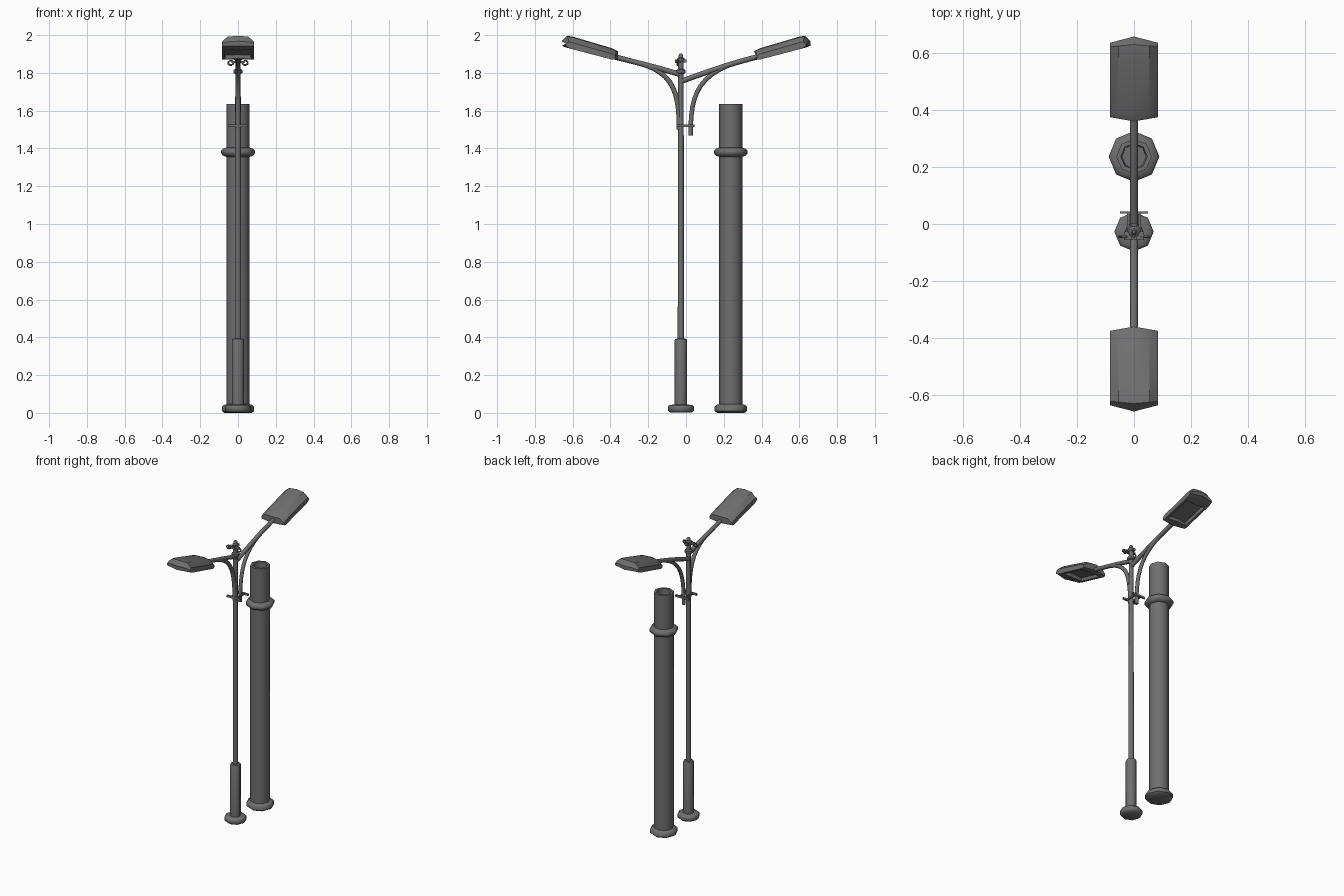
import bpy, bmesh, math
from mathutils import Vector

cube = bpy.data.objects.get("Cube")
if cube:
    bpy.data.objects.remove(cube, do_unlink=True)

grey = bpy.data.materials.new("weathered grey metal")
grey.use_nodes = True
colour = (0.16, 0.16, 0.16, 1)
grey.diffuse_color = colour
grey.node_tree.nodes["Principled BSDF"].inputs["Base Color"].default_value = colour

POLE_Y = -0.027
COLUMN_Y = 0.237


def finish(name, bm, angle=50):
    bmesh.ops.recalc_face_normals(bm, faces=bm.faces)
    mesh = bpy.data.meshes.new(name)
    bm.to_mesh(mesh)
    bm.free()
    obj = bpy.data.objects.new(name, mesh)
    bpy.context.collection.objects.link(obj)
    mesh.materials.append(grey)
    bpy.ops.object.select_all(action="DESELECT")
    obj.select_set(True)
    bpy.context.view_layer.objects.active = obj
    bpy.ops.object.shade_smooth_by_angle(angle=math.radians(angle))
    return obj


def bridge(bm, rings):
    n = len(rings[0])
    for a, b in zip(rings, rings[1:]):
        for i in range(n):
            j = (i + 1) % n
            bm.faces.new((a[i], a[j], b[j], b[i]))
    first = bm.faces.new(rings[0])
    last = bm.faces.new(rings[-1])
    return first, last


def lathe(name, y, profile, sides=8):
    """Turn (radius, height) pairs around a vertical axis."""
    bm = bmesh.new()
    rings = []
    for r, z in profile:
        angles = [math.tau * i / sides for i in range(sides)]
        rings.append([bm.verts.new((r * math.cos(a), y + r * math.sin(a), z))
                      for a in angles])
    bridge(bm, rings)
    return finish(name, bm)


def tube(name, points, radius, sides=8):
    """Sweep a round section along a path."""
    pts = [Vector(p) for p in points]
    bm = bmesh.new()
    rings = []
    for i, p in enumerate(pts):
        t = (pts[min(i + 1, len(pts) - 1)] - pts[max(i - 1, 0)]).normalized()
        u = Vector((1, 0, 0)) if abs(t.x) < 0.9 else Vector((0, 0, 1))
        v = t.cross(u).normalized()
        u = v.cross(t)
        rings.append([bm.verts.new(p + radius * (u * math.cos(a) + v * math.sin(a)))
                      for a in [math.tau * k / sides for k in range(sides)]])
    bridge(bm, rings)
    return finish(name, bm)


def curved(name, a, b, c, d, radius):
    """Tube along a cubic curve in the side plane."""
    a, b, c, d = [Vector((0, *p)) for p in (a, b, c, d)]
    path = []
    for i in range(11):
        t = i / 10
        s = 1 - t
        path.append(a * s**3 + b * 3 * s * s * t + c * 3 * s * t * t + d * t**3)
    return tube(name, path, radius)


def box(name, x, y, z, sx, sy, sz):
    bm = bmesh.new()
    bmesh.ops.create_cube(bm, size=1)
    for v in bm.verts:
        v.co = (x + v.co.x * sx, y + v.co.y * sy, z + v.co.z * sz)
    return finish(name, bm, 30)


def lamp_head(name, side):
    """Shallow domed housing with a recessed lens underneath."""
    bm = bmesh.new()
    w = 0.085
    # distance out, underside, shoulder, crown, bulge at the middle
    sections = [(0.375, 1.872, 1.888, 1.915, -0.015),
                (0.39, 1.870, 1.900, 1.930, 0),
                (0.60, 1.925, 1.960, 1.992, 0),
                (0.622, 1.933, 1.965, 1.996, 0.008),
                (0.636, 1.943, 1.955, 1.968, 0.022)]
    rings = []
    for d, low, mid, top, bulge in sections:
        outline = [(-w, low), (-w, mid), (-0.055, top - 0.004), (0, top),
                   (0.055, top - 0.004), (w, mid), (w, low), (0, low)]
        rings.append([bm.verts.new((x, side * (d + bulge * (1 - abs(x) / w)), z))
                      for x, z in outline])
    bridge(bm, rings)
    bmesh.ops.recalc_face_normals(bm, faces=bm.faces)
    under = [f for f in bm.faces if f.normal.z < -0.8
             and 0.42 < abs(f.calc_center_median().y) < 0.59]
    bmesh.ops.inset_region(bm, faces=under, thickness=0.022, depth=0)
    bmesh.ops.inset_region(bm, faces=under, thickness=0.006, depth=-0.02)
    return finish(name, bm, 30)


# Slim lamp pole with base sleeve and flange
lathe("lamp_pole_base", POLE_Y,
      [(0.058, 0.003), (0.069, 0.012), (0.069, 0.034), (0.06, 0.042), (0.034, 0.044)])
lathe("lamp_pole_sleeve", POLE_Y, [(0.033, 0.03), (0.033, 0.385), (0.03, 0.392), (0.017, 0.393)])
lathe("lamp_pole", POLE_Y, [(0.017, 0.38), (0.015, 1.52), (0.014, 1.87)])
lathe("pole_finial", POLE_Y,
      [(0.014, 1.86), (0.02, 1.868), (0.02, 1.876), (0.012, 1.882), (0.012, 1.895), (0.006, 1.902)])
lathe("upper_collar", POLE_Y, [(0.015, 1.795), (0.025, 1.80), (0.025, 1.815), (0.015, 1.82)])

# Wide hollow column with flange and collar
lathe("column", COLUMN_Y,
      [(0.062, 0.03), (0.062, 1.635), (0.046, 1.635), (0.042, 1.50)])
lathe("column_base", COLUMN_Y,
      [(0.072, 0.0), (0.086, 0.010), (0.086, 0.032), (0.076, 0.042), (0.062, 0.046)])
lathe("column_collar", COLUMN_Y,
      [(0.06, 1.355), (0.08, 1.362), (0.089, 1.374), (0.089, 1.388), (0.08, 1.398), (0.06, 1.405)])

# Lamp arms, curved braces and heads
curved("front_arm", (POLE_Y, 1.79), (-0.12, 1.82), (-0.24, 1.85), (-0.40, 1.89), 0.014)
curved("back_arm", (POLE_Y, 1.755), (0.1, 1.80), (0.23, 1.85), (0.40, 1.89), 0.014)
curved("front_brace", (-0.036, 1.50), (-0.036, 1.68), (-0.06, 1.79), (-0.22, 1.843), 0.013)
curved("back_brace", (0.024, 1.468), (0.024, 1.66), (0.05, 1.77), (0.23, 1.842), 0.012)
lamp_head("front_lamp_head", -1)
lamp_head("back_lamp_head", 1)

# Clamp tying the back brace to the pole
for x in (-0.02, 0.02):
    box("clamp_strap", x, 0, 1.52, 0.008, 0.085, 0.012)
for y in (-0.045, 0.04):
    box("clamp_plate", 0, y, 1.52, 0.1, 0.008, 0.014)

# Small bracket with side loops near the pole top
box("top_bracket", 0, POLE_Y - 0.015, 1.858, 0.07, 0.03, 0.01)
for x in (-0.038, 0.038):
    loop = [(x + 0.014 * math.cos(a), POLE_Y - 0.018, 1.853 + 0.012 * math.sin(a))
            for a in [math.tau * k / 10 for k in range(11)]]
    tube("bracket_loop", loop, 0.005, 6)
box("bracket_tab", 0, POLE_Y, 1.862, 0.02, 0.06, 0.016)
